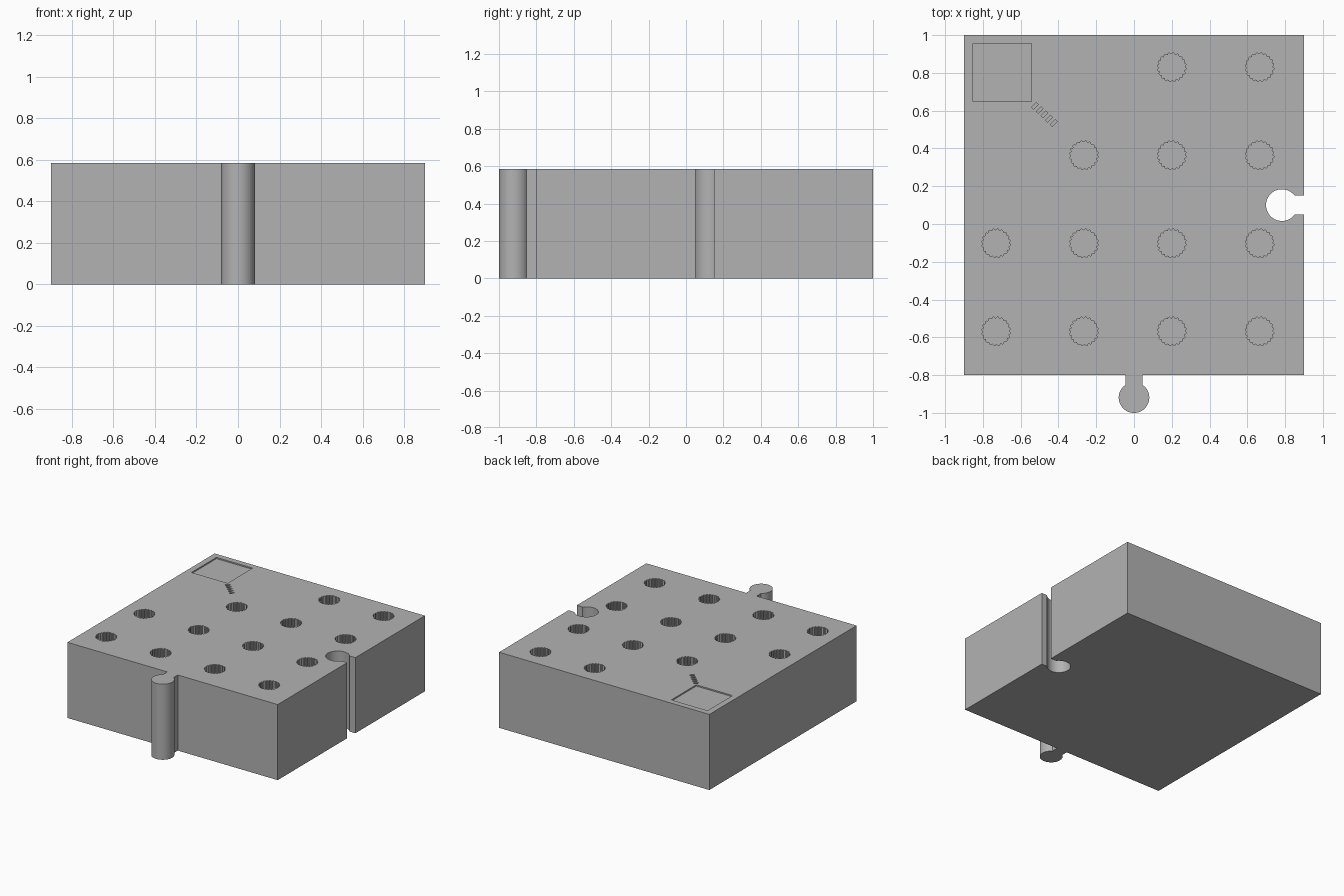
import bpy, bmesh, math

cube = bpy.data.objects.get("Cube")
if cube:
    bpy.data.objects.remove(cube, do_unlink=True)

HEIGHT = 0.585
grey = bpy.data.materials.new("plain_grey")
grey.use_nodes = True
colour = (0.45, 0.45, 0.45, 1)
grey.diffuse_color = colour
grey.node_tree.nodes["Principled BSDF"].inputs["Base Color"].default_value = colour


def add_prism(bm, outline, z0, z1):
    """Extrude a counter-clockwise outline from z0 to z1."""
    low = [bm.verts.new((x, y, z0)) for x, y in outline]
    high = [bm.verts.new((x, y, z1)) for x, y in outline]
    bm.faces.new(low[::-1])
    bm.faces.new(high)
    n = len(outline)
    for i in range(n):
        j = (i + 1) % n
        bm.faces.new((low[i], low[j], high[j], high[i]))


def finish(bm, name):
    mesh = bpy.data.meshes.new(name)
    bm.to_mesh(mesh)
    bm.free()
    mesh.materials.append(grey)
    obj = bpy.data.objects.new(name, mesh)
    bpy.context.collection.objects.link(obj)
    return obj


def arc(cx, cy, r, start, end, steps=40):
    angles = [start + (end - start) * i / steps for i in range(steps + 1)]
    return [(cx + r * math.cos(a), cy + r * math.sin(a)) for a in angles]


def rectangle(cx, cy, w, d, turn=0):
    c, s = math.cos(turn), math.sin(turn)
    corners = [(-w / 2, -d / 2), (w / 2, -d / 2), (w / 2, d / 2), (-w / 2, d / 2)]
    return [(cx + x * c - y * s, cy + x * s + y * c) for x, y in corners]


# Block outline with a round connector tab in front and a keyhole slot at the side
tab_r, tab_neck = 0.081, 0.045
slot_r, slot_neck = 0.084, 0.05
ta = math.asin(tab_neck / tab_r)
sa = math.asin(slot_neck / slot_r)
quarter = math.pi / 2
outline = [(-0.9, -0.8), (-tab_neck, -0.8)]
outline += arc(0, -0.919, tab_r, quarter + ta, 5 * quarter - ta)
outline += [(tab_neck, -0.8), (0.9, -0.8), (0.9, 0.1 - slot_neck)]
outline += arc(0.783, 0.1, slot_r, -sa, sa - 4 * quarter)
outline += [(0.9, 0.1 + slot_neck), (0.9, 1), (-0.9, 1)]
bm = bmesh.new()
add_prism(bm, outline, 0, HEIGHT)
block = finish(bm, "connector_block")

# Ribbed socket holes, absent from the back left corner
bm = bmesh.new()
TEETH = 20
for row in range(4):
    for col in range(4):
        if row + (3 - col) > 4 or (row == 3 and col < 2) or (row == 2 and col < 1):
            continue
        cx, cy = -0.73 + 0.465 * col, -0.568 + 0.466 * row
        ring = []
        for i in range(TEETH * 4):
            r = (0.069, 0.069, 0.076, 0.076)[i % 4]
            a = math.tau * i / (TEETH * 4)
            ring.append((cx + r * math.cos(a), cy + r * math.sin(a)))
        add_prism(bm, ring, HEIGHT - 0.4, HEIGHT + 0.1)

# Shallow square recess and a diagonal row of small notches
add_prism(bm, rectangle(-0.698, 0.802, 0.31, 0.305), HEIGHT - 0.01, HEIGHT + 0.1)
for i in range(5):
    t = i / 4
    add_prism(bm, rectangle(-0.525 + 0.1 * t, 0.625 - 0.09 * t, 0.014, 0.036, -math.pi / 4),
              HEIGHT - 0.02, HEIGHT + 0.1)
cutter = finish(bm, "hole_cutter")
cutter.hide_render = True
cutter.hide_set(True)

cut = block.modifiers.new("holes", "BOOLEAN")
cut.operation = "DIFFERENCE"
cut.solver = "EXACT"
cut.object = cutter
bpy.context.view_layer.objects.active = block
block.select_set(True)
bpy.ops.object.modifier_apply(modifier=cut.name)
bpy.data.objects.remove(cutter, do_unlink=True)
bpy.ops.object.shade_smooth_by_angle(angle=math.radians(25))
